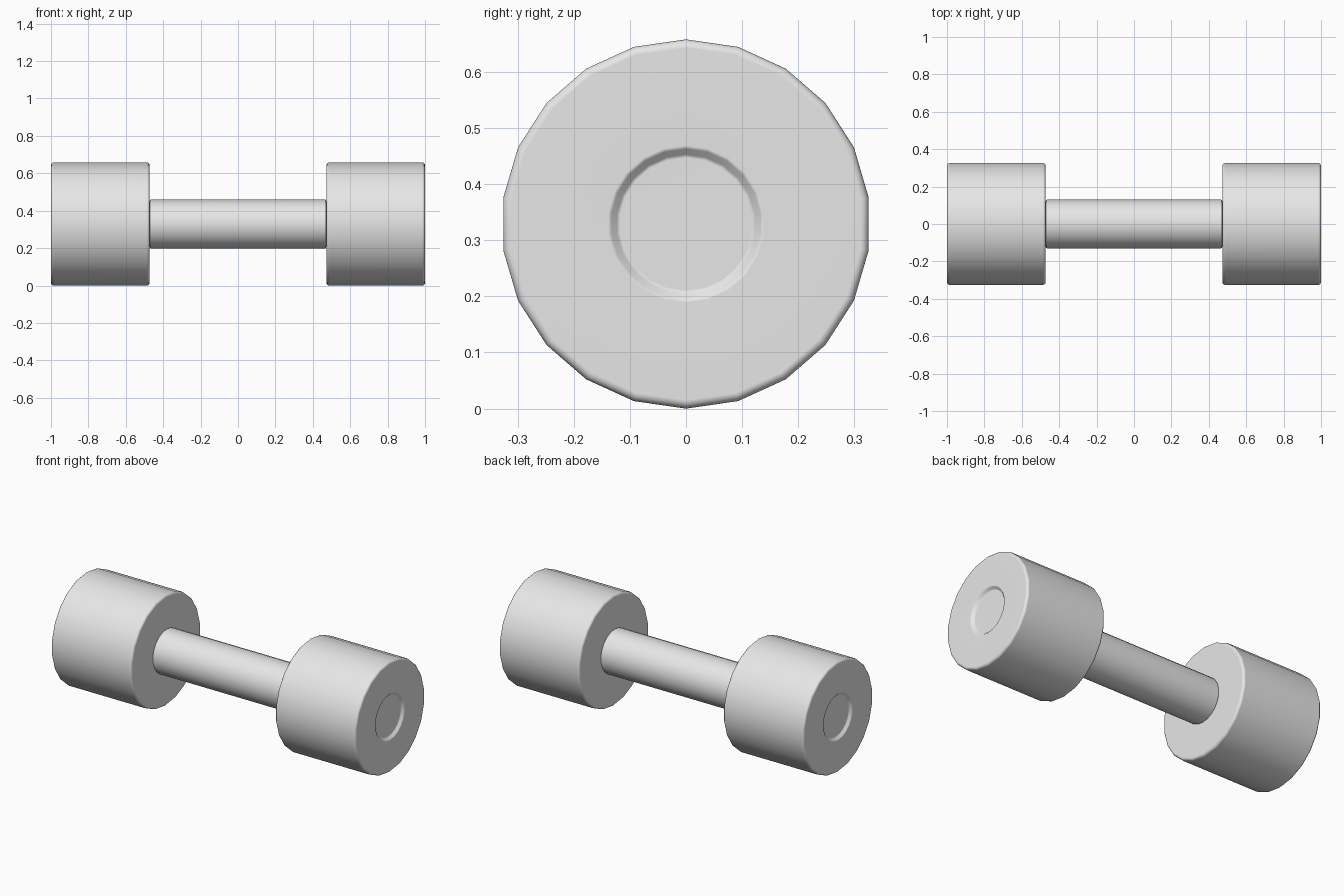
import bpy
import bmesh
from math import radians, tau, sin, cos

SIDES = 22
RADIUS = 0.329      # weight radius, also the height of the axis
GRIP = 0.131        # handle radius
INNER = 0.472       # inner face of each weight
ROUND = 0.015       # edge rounding of the weights

cube = bpy.data.objects.get("Cube")
if cube:
    bpy.data.objects.remove(cube)

metal = bpy.data.materials.new("light grey metal")
metal.use_nodes = True
colour = (0.8, 0.8, 0.8, 1)
metal.diffuse_color = colour
metal.node_tree.nodes["Principled BSDF"].inputs["Base Color"].default_value = colour


def corner(x, r, size, start):
    """Quarter-round profile points (x, radius) about a centre."""
    return [(x + size * cos(radians(start - 30 * i)),
             r + size * sin(radians(start - 30 * i))) for i in range(4)]


def lathe(name, profile):
    """Turn a profile of (x, radius) points around the x axis, capping both ends."""
    bm = bmesh.new()
    rings = []
    for x, r in profile:
        rings.append([bm.verts.new((x, r * sin(tau * i / SIDES),
                                    RADIUS + r * cos(tau * i / SIDES)))
                      for i in range(SIDES)])
    for a, b in zip(rings, rings[1:]):
        for i in range(SIDES):
            j = (i + 1) % SIDES
            bm.faces.new((a[i], a[j], b[j], b[i]))
    bm.faces.new(rings[0])
    bm.faces.new(rings[-1])
    bmesh.ops.recalc_face_normals(bm, faces=bm.faces)
    mesh = bpy.data.meshes.new(name)
    bm.to_mesh(mesh)
    bm.free()
    mesh.materials.append(metal)
    obj = bpy.data.objects.new(name, mesh)
    bpy.context.collection.objects.link(obj)
    bpy.ops.object.select_all(action="DESELECT")
    obj.select_set(True)
    bpy.context.view_layer.objects.active = obj
    bpy.ops.object.shade_smooth_by_angle(angle=radians(50))
    # Keep the large faces flat and blend only across the rounded edges
    normals = obj.modifiers.new("Weighted Normal", "WEIGHTED_NORMAL")
    normals.keep_sharp = True
    return obj


# Weights: rounded drums with a shallow round dish in the outer face
weight = corner(INNER + ROUND, RADIUS - ROUND, ROUND, 180)
weight += corner(1 - ROUND, RADIUS - ROUND, ROUND, 90)
weight += [(1, 0.14), (0.996, 0.134), (0.986, 0.124), (0.982, 0.118)]
for side, name in ((1, "left_weight"), (-1, "right_weight")):
    lathe(name, [(side * x, r) for x, r in weight])

# Handle: plain bar with softly rounded ends butting against the weights
soft = 0.008
lathe("handle", corner(-INNER + soft, GRIP - soft, soft, 180)
      + corner(INNER - soft, GRIP - soft, soft, 90))
